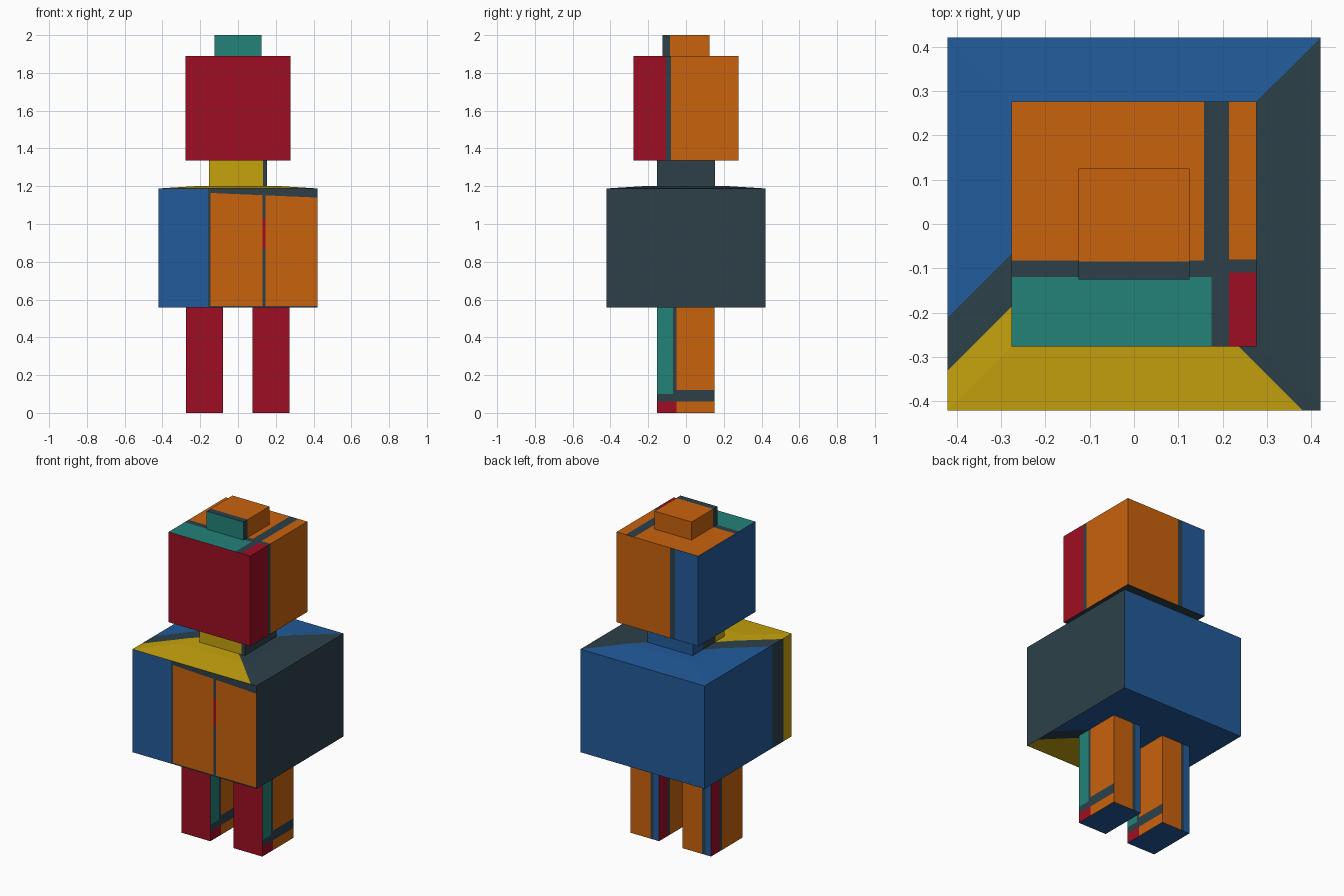
import bpy, bmesh
from mathutils import Vector

if "Cube" in bpy.data.objects:
    bpy.data.objects.remove(bpy.data.objects["Cube"])


def lin(c):
    c /= 255
    return c / 12.92 if c <= 0.04045 else ((c + 0.055) / 1.055) ** 2.4


PALETTE = [("slate", (45, 64, 73)), ("orange", (201, 98, 13)), ("red", (158, 13, 34)),
           ("blue", (34, 91, 155)), ("teal", (35, 130, 121)), ("yellow", (198, 163, 13))]
MATS = []
for name, rgb in PALETTE:
    m = bpy.data.materials.new(name)
    m.diffuse_color = (*[lin(c) for c in rgb], 1)
    m.use_nodes = True
    m.node_tree.nodes["Principled BSDF"].inputs["Base Color"].default_value = m.diffuse_color
    MATS.append(m)
SLATE, ORANGE, RED, BLUE, TEAL, YELLOW = range(6)
DIRS = {"front": (0, -1, 0), "back": (0, 1, 0), "left": (-1, 0, 0),
        "right": (1, 0, 0), "top": (0, 0, 1), "bottom": (0, 0, -1)}


def side_of(n):
    return max(DIRS, key=lambda d: n.dot(Vector(DIRS[d])))


def axis(letter, *vals):
    """Straight cuts across one axis, as planes n . p = d."""
    n = [1.0 if letter == a else 0.0 for a in "xyz"]
    return [(n, v) for v in vals]


def block(name, x, y, z, cuts, rule, shoulder=None):
    """Box with colour seams cut into chosen sides; rule(side, x, y, z) gives the colour."""
    bm = bmesh.new()
    bmesh.ops.create_cube(bm, size=1)
    for v in bm.verts:
        v.co = [lo + (hi - lo) * (c + 0.5) for c, (lo, hi) in zip(v.co, (x, y, z))]
    bm.normal_update()
    if shoulder:  # slightly raised centre of the top
        half, rise = shoulder
        top = [f for f in bm.faces if f.normal.z > 0.9]
        bmesh.ops.inset_region(bm, faces=top, thickness=x[1] - half)
        for v in top[0].verts:
            v.co.z += rise
        bm.normal_update()
    for side, planes in cuts.items():
        for n, d in planes:
            n = Vector(n)
            bm.normal_update()
            faces = [f for f in bm.faces if side_of(f.normal) == side]
            geom = set(faces)
            for f in faces:
                geom.update(f.edges)
                geom.update(f.verts)
            bmesh.ops.bisect_plane(bm, geom=list(geom), dist=1e-5,
                                   plane_co=n * (d / n.length_squared), plane_no=n)
    bm.normal_update()
    for f in bm.faces:
        f.material_index = rule(side_of(f.normal), *f.calc_center_median())
    me = bpy.data.meshes.new(name)
    bm.to_mesh(me)
    bm.free()
    for m in MATS:
        me.materials.append(m)
    ob = bpy.data.objects.new(name, me)
    bpy.context.collection.objects.link(ob)
    return ob


def band(v, a, b, low, high, mid=SLATE):
    return low if v < a else high if v > b else mid


# Top knob
def knob_rule(s, x, y, z):
    if s == "front":
        return TEAL
    return SLATE if y < -0.085 else ORANGE


seam = axis("y", -0.085)
block("top_knob", (-.125, .125), (-.125, .125), (1.88, 2.0),
      {"top": seam, "left": seam, "right": seam}, knob_rule)


# Head
def head_rule(s, x, y, z):
    if s == "front":
        return RED
    if s == "left":
        return BLUE
    if s == "right":
        return band(y, -.105, -.08, RED, ORANGE)
    if s == "back":
        return band(x, -.12, -.087, BLUE, ORANGE)
    if s == "top":
        if x > .215:
            return band(y, -.11, -.08, RED, ORANGE)
        if x < .158:
            return band(y, -.12, -.083, TEAL, ORANGE)
        return TEAL if x < .175 and y < -.12 else SLATE
    return SLATE


block("head", (-.277, .277), (-.277, .277), (1.337, 1.89),
      {"right": axis("y", -.105, -.08), "back": axis("x", -.12, -.087),
       "top": axis("x", .158, .175, .215) + axis("y", -.12, -.11, -.083, -.08)}, head_rule)


# Neck
def neck_rule(s, x, y, z):
    if s == "front":
        return YELLOW if x < .132 else SLATE
    if s == "left":
        return band(y, -.065, .055, YELLOW, BLUE)
    return BLUE if s == "back" else SLATE


block("neck", (-.153, .153), (-.153, .153), (1.19, 1.345),
      {"front": axis("x", .132), "left": axis("y", -.065, .055)}, neck_rule)


# Torso
def torso_rule(s, x, y, z):
    if s == "front":
        if x < -.16:
            return BLUE
        if x < -.145 or z < .565 or z + .043 * x > 1.158:
            return SLATE
        if .13 < x < .145:
            return RED if .87 < z < 1.03 else SLATE
        return ORANGE
    if s == "left":
        return band(y, -.342, -.235, YELLOW, BLUE)
    if s == "top":
        if y > .1 and y > x or y > x + .21:
            return BLUE
        return YELLOW if y < x + .09 and y < -x - .04 else SLATE
    if s == "bottom":
        return BLUE if y > x else band(x + y, .09, .21, YELLOW, BLUE)
    return BLUE if s == "back" else SLATE


FALL, RISE = (1, 1, 0), (-1, 1, 0)
block("torso", (-.421, .421), (-.421, .421), (.557, 1.188),
      {"front": axis("x", -.16, -.145, .13, .145) + axis("z", .565, .87, 1.03)
       + [((.043, 0, 1), 1.158)],
       "left": axis("y", -.342, -.235),
       "top": [(RISE, 0), (RISE, .21), (RISE, .09), (FALL, -.04)],
       "bottom": [(RISE, 0), (FALL, .21), (FALL, .09)]},
      torso_rule, shoulder=(.153, .012))

# Legs
for leg, x0 in (("left_leg", -.275), ("right_leg", .077)):
    x1 = x0 + .195

    def leg_rule(s, x, y, z):
        if s == "front":
            return RED
        if s == "left":
            return band(y, .045, .07, ORANGE, RED)
        if s == "back":
            return band(x, x1 - .157, x1 - .135, BLUE, ORANGE)
        if s == "right":
            if y < -.07:
                return band(z, .06, .1, RED, TEAL)
            if y < -.05:
                return RED if z < .06 else SLATE
            return band(z, .06, .12, ORANGE, ORANGE)
        return BLUE

    block(leg, (x0, x1), (-.153, .15), (0, .56),
          {"left": axis("y", .045, .07), "back": axis("x", x1 - .157, x1 - .135),
           "right": axis("y", -.07, -.05) + axis("z", .06, .1, .12)}, leg_rule)
